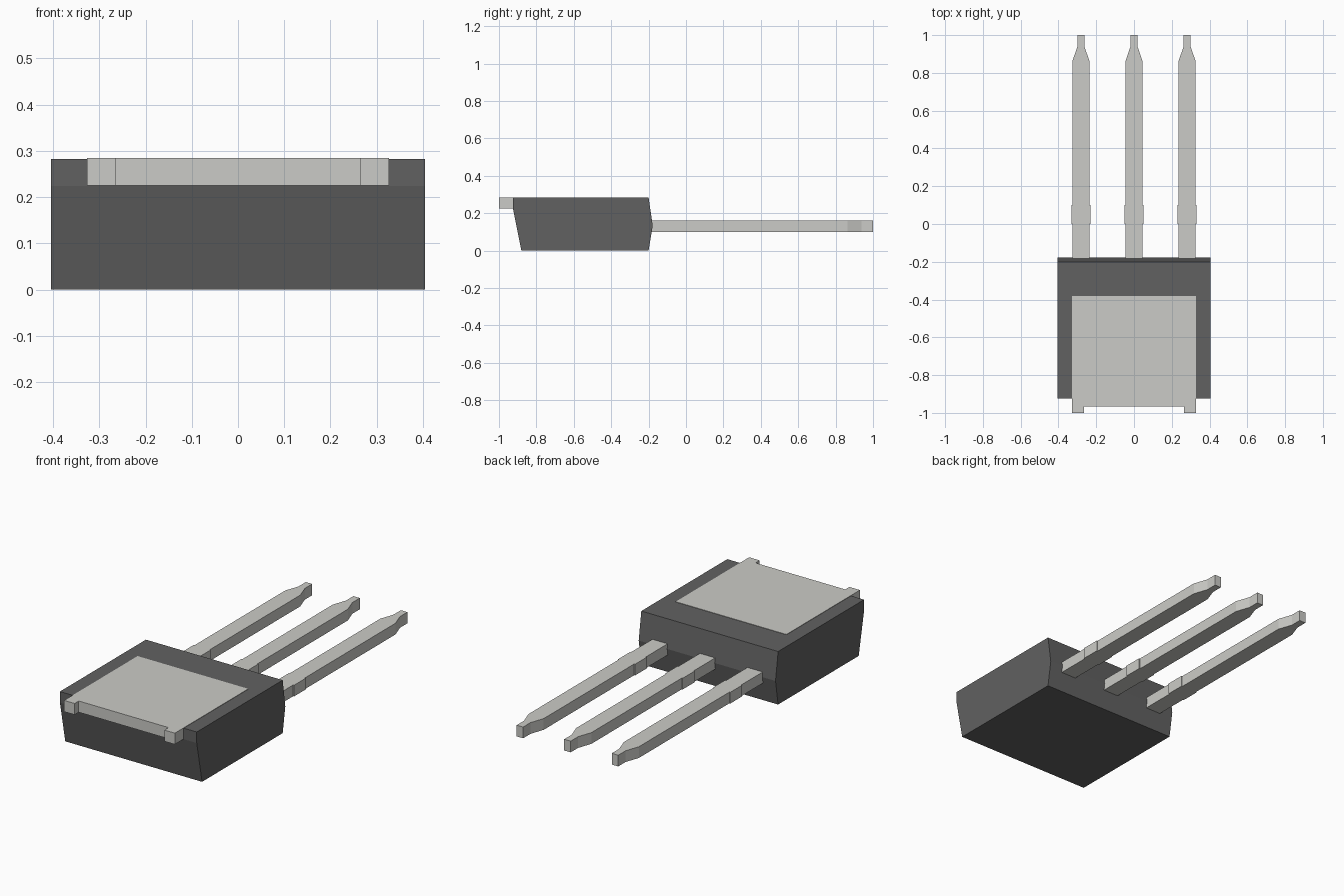
import bpy
import bmesh
from mathutils import Vector

if "Cube" in bpy.data.objects:
    bpy.data.objects.remove(bpy.data.objects["Cube"])


def material(name, rgb):
    mat = bpy.data.materials.new(name)
    mat.diffuse_color = (*rgb, 1)
    mat.use_nodes = True
    mat.node_tree.nodes["Principled BSDF"].inputs["Base Color"].default_value = mat.diffuse_color
    return mat


def prism(name, outline, offset, mat):
    """Extrude a closed outline of 3D points along an offset vector."""
    bm = bmesh.new()
    face = bm.faces.new([bm.verts.new(p) for p in outline])
    grown = bmesh.ops.extrude_face_region(bm, geom=[face])["geom"]
    moved = [v for v in grown if isinstance(v, bmesh.types.BMVert)]
    bmesh.ops.translate(bm, verts=moved, vec=Vector(offset))
    bmesh.ops.recalc_face_normals(bm, faces=bm.faces)
    mesh = bpy.data.meshes.new(name)
    bm.to_mesh(mesh)
    bm.free()
    mesh.materials.append(mat)
    obj = bpy.data.objects.new(name, mesh)
    bpy.context.collection.objects.link(obj)
    return obj


def mirrored(half):
    """Complete a right-hand (x, y) half outline across x = 0."""
    return half + [(-x, y) for x, y in reversed(half)]


plastic = material("dark_plastic", (0.12, 0.12, 0.12))
metal = material("tinned_metal", (0.6, 0.6, 0.57))

# Moulded body: side profile (y, z) extruded across x
HALF_W = 0.404
profile = [(-0.88, 0), (-0.2, 0), (-0.178, 0.134), (-0.2, 0.283),
           (-0.925, 0.283), (-0.925, 0.224)]
prism("body", [(-HALF_W, y, z) for y, z in profile], (2 * HALF_W, 0, 0), plastic)

# Heat-sink tab: plate in the top face with two ears at the front
tab = mirrored([(0.265, -0.965), (0.265, -1.0), (0.327, -1.0), (0.327, -0.38)])
prism("heat_tab", [(x, y, 0.225) for x, y in tab], (0, 0, 0.06), metal)

# Three leads: wider shoulder near the middle, tapered tip
lead = mirrored([(0.045, -0.24), (0.045, 0), (0.05, 0), (0.05, 0.1),
                 (0.045, 0.1), (0.045, 0.863), (0.019, 0.938), (0.019, 1.0)])
for name, cx in (("left_lead", -0.281), ("middle_lead", 0), ("right_lead", 0.281)):
    prism(name, [(cx + x, y, 0.1) for x, y in lead], (0, 0, 0.06), metal)
